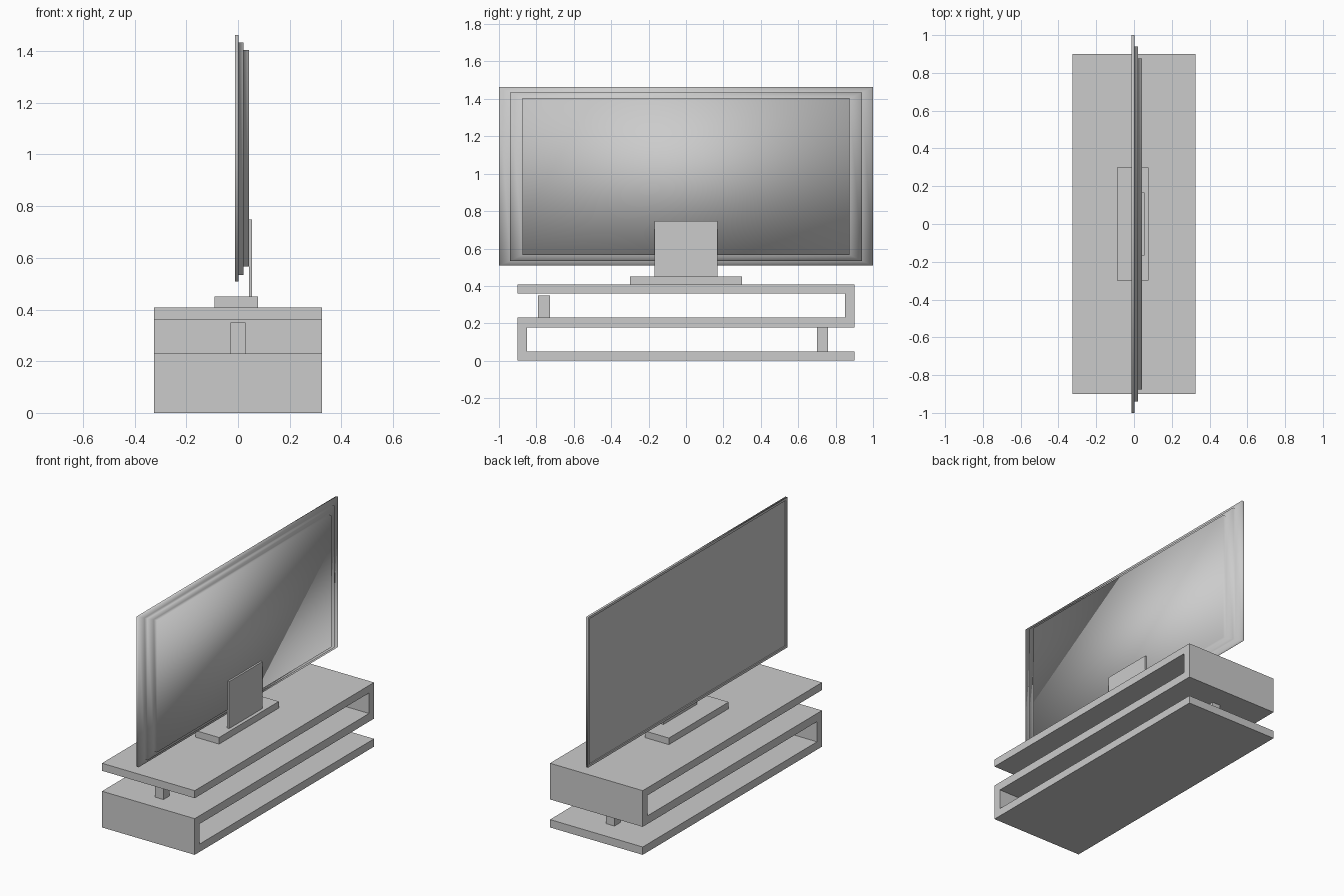
import bpy, bmesh

if "Cube" in bpy.data.objects:
    bpy.data.objects.remove(bpy.data.objects["Cube"])


def finish(name, bm, smooth=False):
    bmesh.ops.recalc_face_normals(bm, faces=bm.faces)
    for f in bm.faces:
        f.smooth = smooth
    me = bpy.data.meshes.new(name)
    bm.to_mesh(me)
    bm.free()
    ob = bpy.data.objects.new(name, me)
    bpy.context.collection.objects.link(ob)
    return ob


def box(name, x, y, z):
    bm = bmesh.new()
    bmesh.ops.create_cube(bm, size=1)
    for v in bm.verts:
        for i, (a, b) in enumerate((x, y, z)):
            v.co[i] = (a + b) / 2 + v.co[i] * (b - a)
    return finish(name, bm)


def stepped(name, rings, smooth=False, cap_start=False):
    """Bridge rectangles (x, half width, bottom, top) and cap the last one."""
    bm = bmesh.new()
    loops = [[bm.verts.new((x, y, z)) for y, z in
              ((-w, z0), (w, z0), (w, z1), (-w, z1))] for x, w, z0, z1 in rings]
    for a, b in zip(loops, loops[1:]):
        for i in range(4):
            j = (i + 1) % 4
            bm.faces.new((a[i], a[j], b[j], b[i]))
    bm.faces.new(loops[-1])
    if cap_start:
        bm.faces.new(loops[0])
    return finish(name, bm, smooth)


# S-shaped cabinet: one profile extruded across the depth
profile = [(-.9, 0), (.9, 0), (.9, .05), (-.85, .05), (-.85, .178), (.9, .178),
           (.9, .408), (-.9, .408), (-.9, .36), (.85, .36), (.85, .23), (-.9, .23)]
bm = bmesh.new()
face = bm.faces.new([bm.verts.new((-.326, y, z)) for y, z in profile])
ext = bmesh.ops.extrude_face_region(bm, geom=[face])
bmesh.ops.translate(bm, vec=(.652, 0, 0),
                    verts=[v for v in ext['geom'] if isinstance(v, bmesh.types.BMVert)])
finish("cabinet", bm)

# Short shelf supports
box("lower_support", (-.029, .029), (.70, .76), (.05, .177))
box("upper_support", (-.029, .029), (-.79, -.727), (.228, .35))

# Television foot and neck
box("foot", (-.09, .077), (-.3, .3), (.408, .45))
box("neck", (.042, .055), (-.168, .168), (.45, .748))

# Stepped rear housing, softly shaded
rear = [(-.012, 1, .508, 1.463), (.002, 1, .508, 1.463),
        (.002, .94, .534, 1.434), (.021, .94, .534, 1.434),
        (.021, .875, .566, 1.404), (.043, .875, .566, 1.404)]
stepped("rear_housing", rear, smooth=True)

# Thin bezel with recessed screen
bezel = [(-.012, 1, .508, 1.463), (-.012, .985, .523, 1.448), (-.005, .985, .523, 1.448)]
screen = stepped("screen_and_bezel", bezel)
# open shell: make sure the screen faces forward
if screen.data.polygons[-1].normal.x > 0:
    screen.data.flip_normals()
rear_ob = bpy.data.objects["rear_housing"]
if rear_ob.data.polygons[-1].normal.x < 0:
    rear_ob.data.flip_normals()
